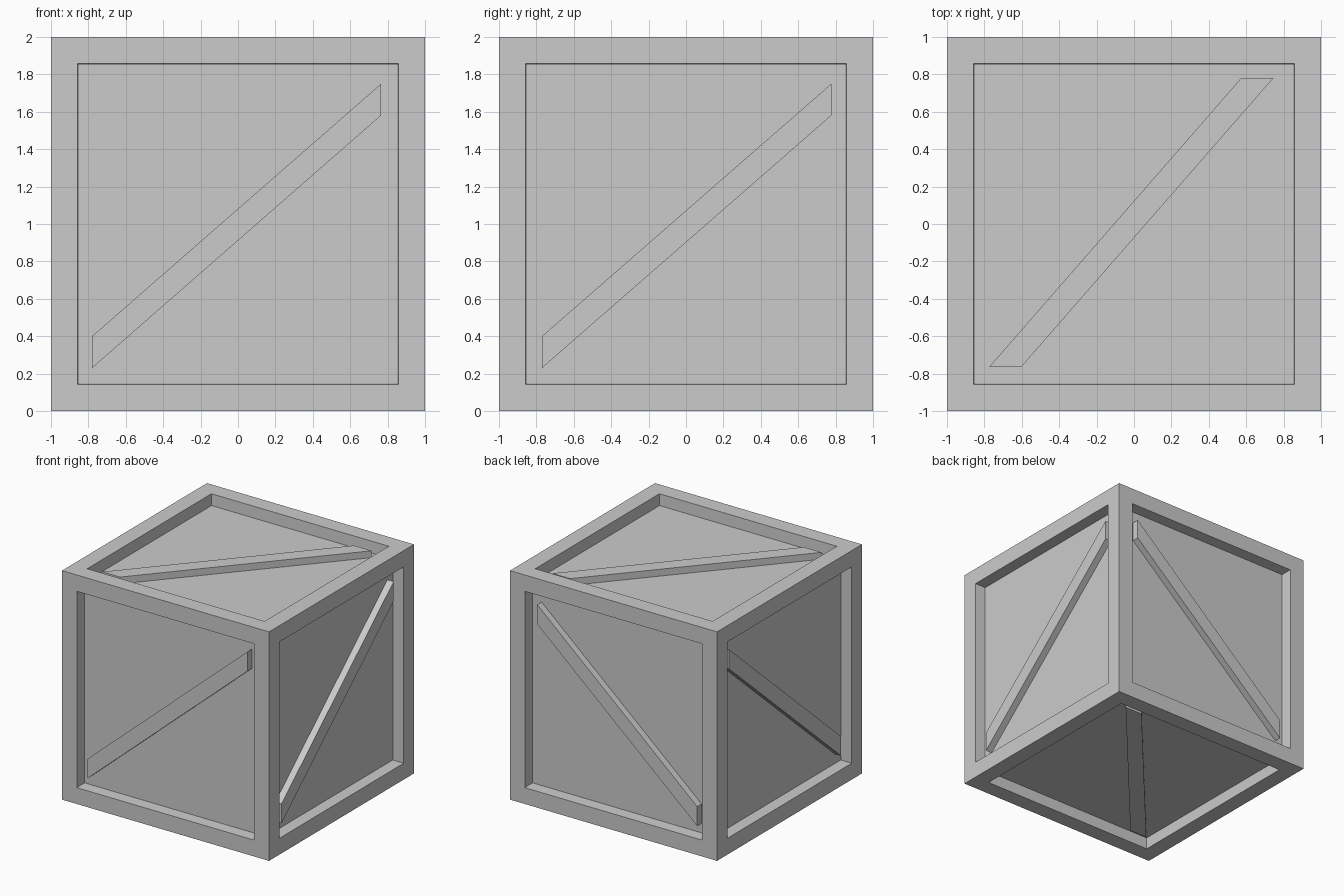
import bpy, bmesh
from mathutils import Vector

if "Cube" in bpy.data.objects:
    bpy.data.objects.remove(bpy.data.objects["Cube"])


def add_object(name, bm):
    bmesh.ops.recalc_face_normals(bm, faces=bm.faces)
    mesh = bpy.data.meshes.new(name)
    bm.to_mesh(mesh)
    bm.free()
    obj = bpy.data.objects.new(name, mesh)
    bpy.context.collection.objects.link(obj)
    return obj


# Crate body: cube with a sunken, slightly tapered panel on every side
bm = bmesh.new()
bmesh.ops.create_cube(bm, size=2)
bmesh.ops.translate(bm, verts=bm.verts, vec=(0, 0, 1))
panels = bm.faces[:]
bmesh.ops.inset_individual(bm, faces=panels, thickness=0.202)
bmesh.ops.inset_individual(bm, faces=panels, thickness=0.007, depth=-0.1)
add_object("crate_body", bm)


# Diagonal braces: slanted boards lying in the recesses of opposite sides
def brace(name, outline, axis, side):
    bm = bmesh.new()
    verts = []
    for u, v in outline:
        p = [u, v]
        p.insert(axis, 0.89 * side)
        verts.append(bm.verts.new(p))
    face = bm.faces.new(verts)
    ext = bmesh.ops.extrude_face_region(bm, geom=[face], use_keep_orig=True)
    moved = [g for g in ext["geom"] if isinstance(g, bmesh.types.BMVert)]
    offset = Vector((0, 0, 0))
    offset[axis] = 0.07 * side
    bmesh.ops.translate(bm, verts=moved, vec=offset)
    add_object(name, bm).location.z = 1


front = [(-0.78, -0.77), (0.765, 0.58), (0.765, 0.75), (-0.78, -0.60)]
right = [(-0.77, -0.77), (0.777, 0.58), (0.777, 0.75), (-0.77, -0.60)]
top = [(-0.775, -0.765), (-0.603, -0.765), (0.745, 0.78), (0.573, 0.78)]

for names, outline, axis in (
    (("left", "right"), right, 0),
    (("front", "back"), front, 1),
    (("bottom", "top"), top, 2),
):
    for label, side in zip(names, (-1, 1)):
        brace(label + "_brace", outline, axis, side)
